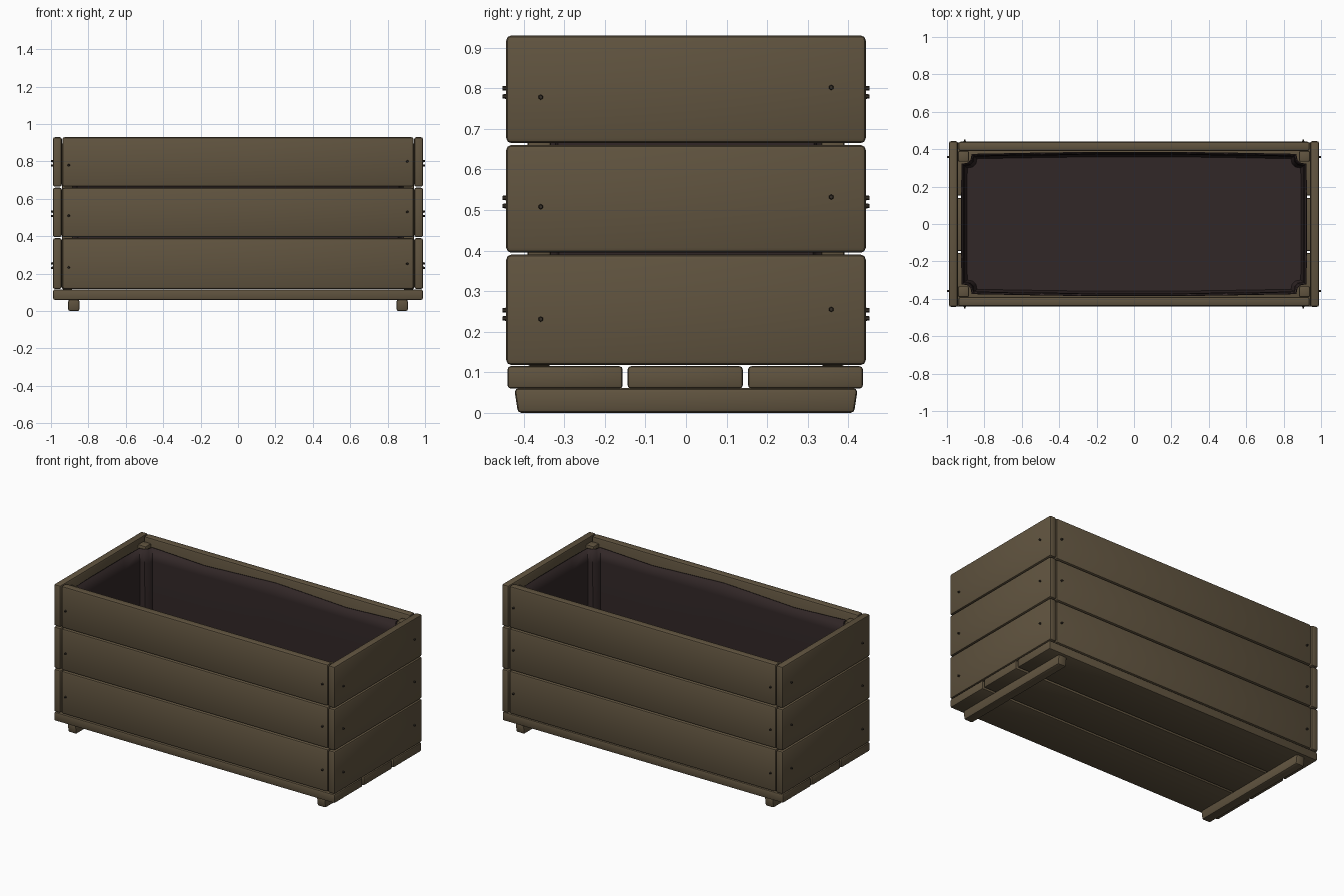
import bpy, bmesh, math
from mathutils import Vector

cube = bpy.data.objects.get("Cube")
if cube:
    bpy.data.objects.remove(cube, do_unlink=True)


def material(name, rgb):
    m = bpy.data.materials.new(name)
    m.use_nodes = True
    m.diffuse_color = (*rgb, 1)
    m.node_tree.nodes["Principled BSDF"].inputs["Base Color"].default_value = (*rgb, 1)
    return m


WOOD = material("weathered wood", (0.118, 0.088, 0.050))
LINER = material("dark liner", (0.031, 0.020, 0.020))
STEEL = material("dark nail", (0.035, 0.028, 0.020))


def finish(name, bm, mat):
    bmesh.ops.recalc_face_normals(bm, faces=bm.faces)
    mesh = bpy.data.meshes.new(name)
    bm.to_mesh(mesh)
    bm.free()
    mesh.materials.append(mat)
    ob = bpy.data.objects.new(name, mesh)
    bpy.context.collection.objects.link(ob)
    bpy.ops.object.select_all(action="DESELECT")
    ob.select_set(True)
    bpy.context.view_layer.objects.active = ob
    bpy.ops.object.shade_smooth_by_angle(angle=math.radians(35))
    return ob


def board(name, lo, hi, bevel=0.012):
    """Rounded timber between two opposite corners."""
    lo, hi = Vector(lo), Vector(hi)
    bm = bmesh.new()
    bmesh.ops.create_cube(bm, size=1)
    for v in bm.verts:
        v.co = (lo + hi) / 2 + v.co * (hi - lo)
    bmesh.ops.bevel(bm, geom=bm.edges[:], offset=bevel, segments=2,
                    profile=0.5, affect="EDGES")
    return finish(name, bm, WOOD)


def nail(name, pos, axis):
    bm = bmesh.new()
    bmesh.ops.create_cone(bm, cap_ends=True, segments=6, radius1=0.007,
                          radius2=0.005, depth=0.014)
    rot = Vector(axis).to_track_quat("Z", "Y")
    for v in bm.verts:
        v.co = rot @ v.co + Vector(pos)
    return finish(name, bm, STEEL)


# Three rows of wall planks with their nails
rows = [("lower", 0.118, 0.390), ("middle", 0.395, 0.660), ("upper", 0.665, 0.930)]
for row, z0, z1 in rows:
    for s, side in ((-1, "front"), (1, "back")):
        board(f"{row}_{side}_plank", (-0.939, min(s * 0.39, s * 0.44), z0),
              (0.939, max(s * 0.39, s * 0.44), z1))
        for e in (-1, 1):
            nail(f"{row}_{side}_nail", (e * 0.905, s * 0.445, z0 + 0.125 + 0.01 * e),
                 (0, s, 0))
    for s, side in ((-1, "right"), (1, "left")):
        board(f"{row}_{side}_end_plank", (min(s * 0.942, s * 0.99), -0.443, z0),
              (max(s * 0.942, s * 0.99), 0.443, z1))
        for e in (-1, 1):
            nail(f"{row}_{side}_end_nail", (s * 0.993, e * 0.358, z0 + 0.125 + 0.012 * e),
                 (s, 0, 0))

# Corner posts
for sx in (-1, 1):
    for sy in (-1, 1):
        x, y = sx * 0.912, sy * 0.362
        board("corner_post", (x - 0.029, y - 0.029, 0.115), (x + 0.029, y + 0.029, 0.90), 0.008)

# Base boards and feet
for name, y0, y1 in (("front", -0.44, -0.156), ("middle", -0.144, 0.14), ("back", 0.153, 0.436)):
    board(f"{name}_base_board", (-0.988, y0, 0.06), (0.988, y1, 0.115), 0.008)
for s, side in ((-1, "right"), (1, "left")):
    foot = board(f"{side}_foot", (s * 0.878 - 0.03, -0.422, 0), (s * 0.878 + 0.03, 0.422, 0.061), 0.01)
    for v in foot.data.vertices:  # ends taper towards the ground
        if v.co.z < 0.03:
            v.co.y *= 0.985

# Sagging liner: notched around the posts, open at the top
quarter = [(0.925, 0.0), (0.925, 0.16), (0.922, 0.322), (0.89, 0.328),
           (0.874, 0.345), (0.868, 0.375), (0.5, 0.382), (0.2, 0.386)]
outline = quarter + [(0, 0.386)]
outline += [(-x, y) for x, y in reversed(quarter)]
outline += [(x, -y) for x, y in reversed(outline[1:-1])]
bm = bmesh.new()
rings = []
for z, k in ((0.885, 1.0), (0.80, 0.985), (0.50, 0.975), (0.20, 0.97), (0.14, 0.94)):
    ring = []
    for x, y in outline:
        sag = 0.022 * (math.cos(7 * x) - 1) / 2 if z > 0.85 else 0
        ring.append(bm.verts.new((x * (1 + k) / 2, y * k, z + sag)))
    rings.append(ring)
n = len(outline)
for a, b in zip(rings, rings[1:]):
    for i in range(n):
        j = (i + 1) % n
        bm.faces.new((a[i], a[j], b[j], b[i]))
bm.faces.new(rings[-1])
liner = finish("liner", bm, LINER)
solid = liner.modifiers.new("thickness", "SOLIDIFY")
solid.thickness = 0.006
